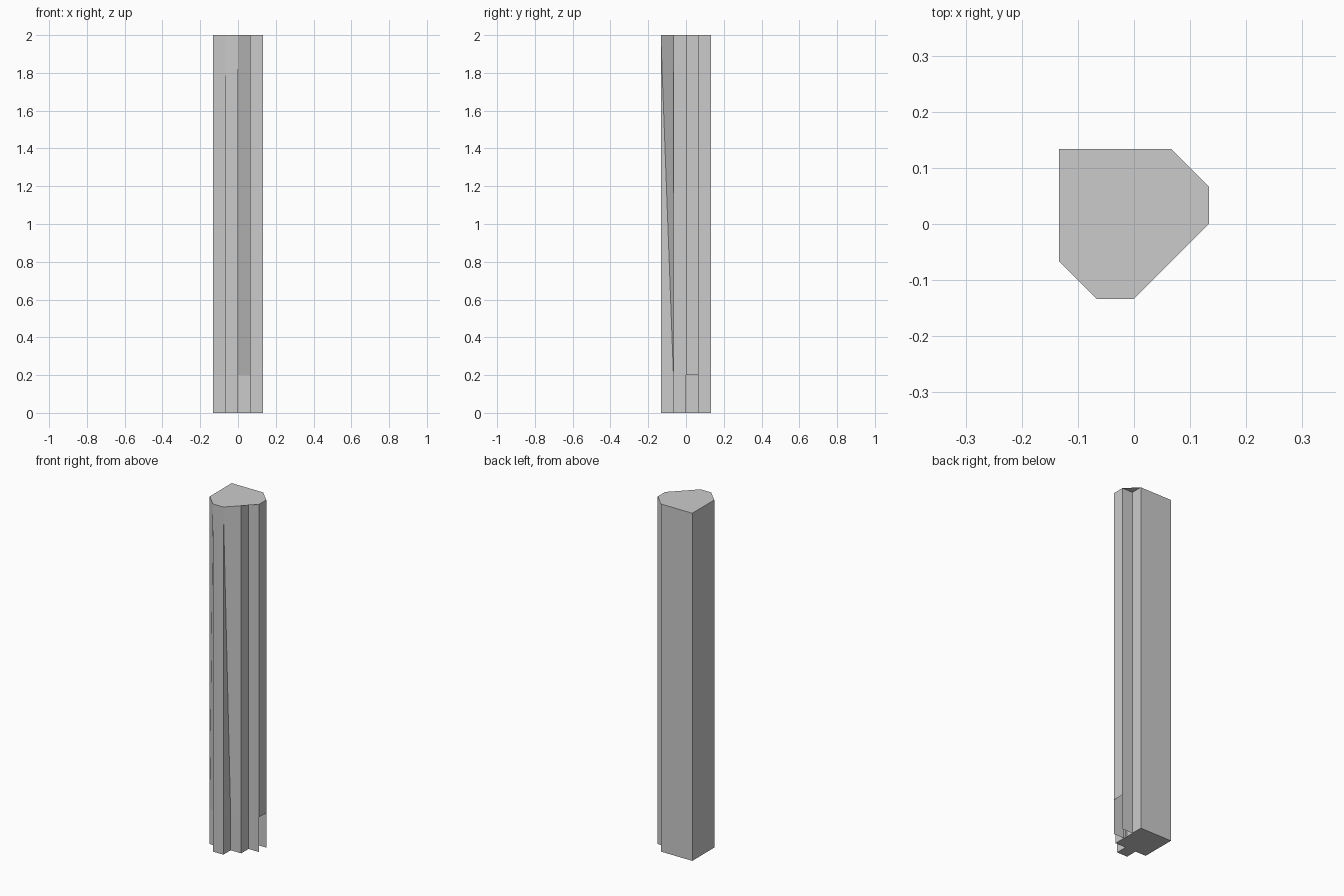
import bpy, bmesh

if "Cube" in bpy.data.objects:
    bpy.data.objects.remove(bpy.data.objects["Cube"])

U = 0.2 / 3      # plan grid cell
BASE_Z = 0.2     # height of the stepped foot
TOP_Z = 2.0

# Stepped plan of the foot, counter-clockwise, in grid cells
foot = [(-2, -1), (-1, -1), (-1, -2), (0, -2), (0, -1), (1, -1),
        (1, 0), (2, 0), (2, 1), (1, 1), (1, 2), (-2, 2)]
# The two front inner corners move out to meet the chamfered cap
top = list(foot)
top[1] = (-1, -2)
top[4] = (0, -2)
# Chamfered cap outline
cap = [(-2, -1), (-1, -2), (0, -2), (1, -1), (2, 0), (2, 1), (1, 2), (-2, 2)]

bm = bmesh.new()


def ring(points, z):
    return [bm.verts.new((x * U, y * U, z)) for x, y in points]


def bridge(low, high, skip=()):
    n = len(low)
    for i in range(n):
        if i not in skip:
            j = (i + 1) % n
            bm.faces.new((low[i], low[j], high[j], high[i]))


bottom, middle, upper = ring(foot, 0), ring(foot, BASE_Z), ring(top, TOP_Z)

# Foot walls, with the small side niche open to the right
bridge(bottom, middle, skip=(7,))
# Shaft walls
bridge(middle, upper)
# Underside, open below the niche
bm.faces.new([bottom[i] for i in (11, 10, 9, 6, 5, 4, 3, 2, 1, 0)])
# Flat cap, overhanging the stepped corners
bm.faces.new(ring(cap, TOP_Z))

bmesh.ops.remove_doubles(bm, verts=bm.verts[:], dist=0.0005)

mesh = bpy.data.meshes.new("column")
bm.to_mesh(mesh)
bm.free()
column = bpy.data.objects.new("column", mesh)
bpy.context.collection.objects.link(column)
